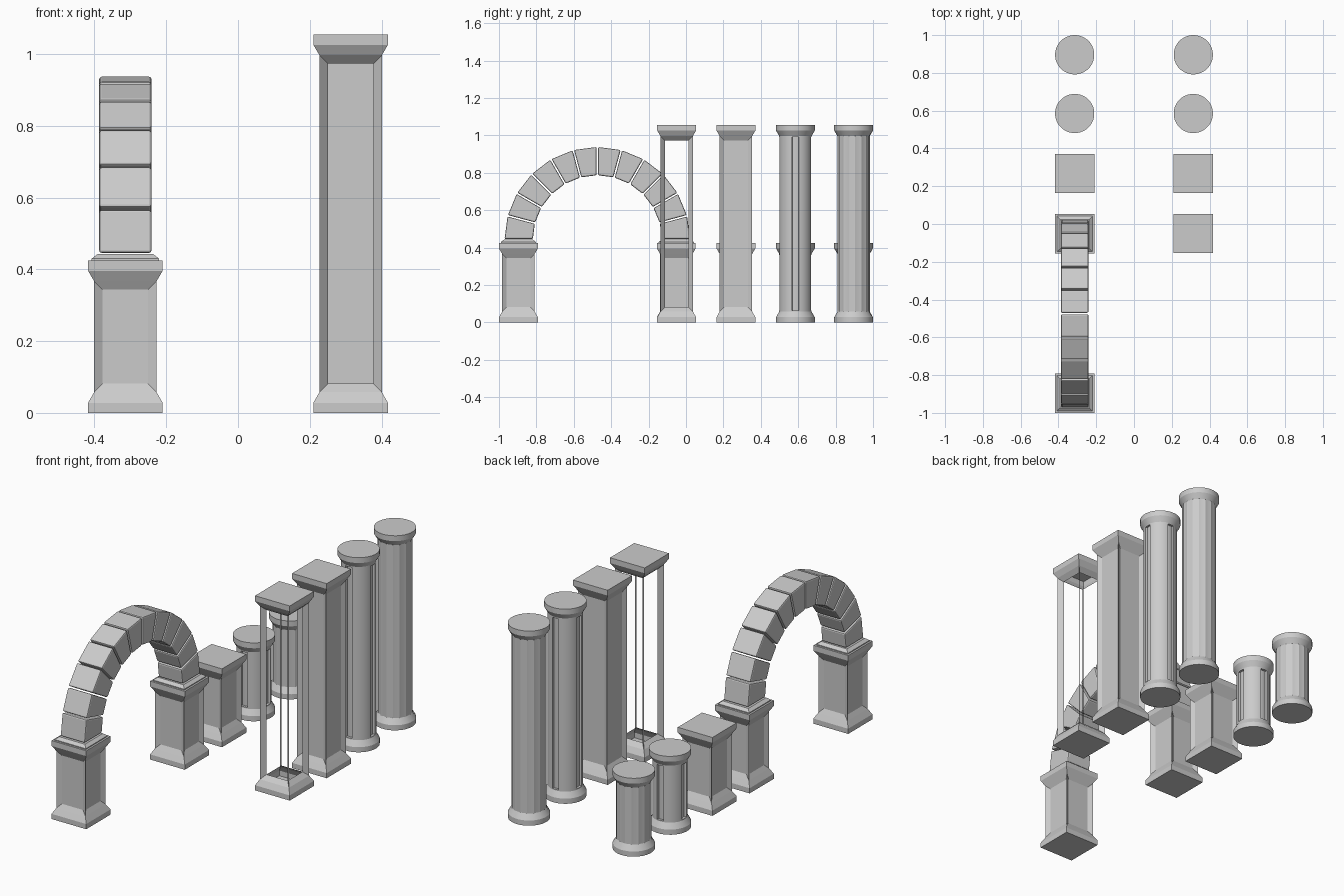
import bpy, bmesh, math
from mathutils import Vector

if "Cube" in bpy.data.objects:
    bpy.data.objects.remove(bpy.data.objects["Cube"])

X = 0.314           # distance of both rows from the centre line
LOW, TALL = 0.425, 1.055
WIDE, SLIM = 0.104, 0.087


def finish(bm, name, smooth):
    bmesh.ops.recalc_face_normals(bm, faces=bm.faces)
    mesh = bpy.data.meshes.new(name)
    bm.to_mesh(mesh)
    bm.free()
    ob = bpy.data.objects.new(name, mesh)
    bpy.context.collection.objects.link(ob)
    if smooth:
        bpy.ops.object.select_all(action='DESELECT')
        ob.select_set(True)
        bpy.context.view_layer.objects.active = ob
        bpy.ops.object.shade_smooth_by_angle(angle=math.radians(25))
    return ob


def stack(bm, n, sections, x, y, flute=0.0):
    """Skin n-sided rings (radius, z); returns the side faces per level."""
    scale = math.sqrt(2) if n == 4 else 1.0
    rings = []
    for r, z in sections:
        ring = []
        for i in range(n):
            a = 2 * math.pi * (i + 0.5) / n
            rr = r * scale
            if flute and r == SLIM and i % 2:
                rr -= flute
            ring.append(bm.verts.new((x + rr * math.cos(a), y + rr * math.sin(a), z)))
        rings.append(ring)
    bm.faces.new(rings[0][::-1])
    bm.faces.new(rings[-1])
    return [[bm.faces.new((a[i], a[(i + 1) % n], b[(i + 1) % n], b[i])) for i in range(n)]
            for a, b in zip(rings, rings[1:])]


def pillar(name, x, y, h, kind):
    bm = bmesh.new()
    n = 4 if kind in ("panel", "open") else 32
    sections = [(WIDE, 0), (WIDE, 0.028), (SLIM, 0.058),
                (SLIM, h - 0.058), (WIDE, h - 0.029), (WIDE, h)]
    levels = stack(bm, n, sections, x, y, 0.003 if kind == "fluted" else 0.0)
    bm.normal_update()
    shaft = levels[2]
    if n == 4:
        # recessed panels, or openings between four corner posts
        depth = 0.0235 if kind == "open" else 0.014
        bmesh.ops.inset_individual(bm, faces=shaft, thickness=0.0235, depth=-depth,
                                   use_even_offset=True)
        if kind == "open":
            bmesh.ops.delete(bm, geom=shaft, context='FACES_ONLY')
    elif kind == "slotted":
        # four broad vertical slots, one per side
        slots = [shaft[(8 * k + j - 2) % 32] for k in range(4) for j in range(3)]
        bmesh.ops.inset_region(bm, faces=slots, thickness=0.006, depth=0.0,
                               use_even_offset=True)
        bmesh.ops.inset_region(bm, faces=slots, thickness=0.0005, depth=-0.012,
                               use_even_offset=True)
    return finish(bm, name, n > 4)


# two rows of matching pillars
for kind, y in (("panel", 0.267), ("slotted", 0.585), ("fluted", 0.896)):
    pillar("short_pillar_" + kind, -X, y, LOW, kind)
    pillar("tall_pillar_" + kind, X, y, TALL, kind)
pillar("tall_pillar_open_frame", X, -0.05, TALL, "open")

# arch pedestals with a tapered block on top
ARCH_Y, HALF_SPAN = -0.474, 0.422
for side, s in (("front", -1), ("back", 1)):
    y = ARCH_Y + s * HALF_SPAN
    pillar("arch_pedestal_" + side, -X, y, LOW, "panel")
    bm = bmesh.new()
    stack(bm, 4, [(0.094, LOW - 0.002), (0.094, 0.430), (0.077, 0.443)], -X, y)
    finish(bm, "arch_springer_" + side, False)

# twelve bevelled wedge stones
N, R_IN, R_OUT, HALF_W, GAP, BASE = 12, 0.345, 0.496, 0.073, 0.004, 0.442
for k in range(N):
    bm = bmesh.new()
    a0, a1 = math.pi * k / N, math.pi * (k + 1) / N
    corners = []
    for r, a, s in ((R_IN, a0, 1), (R_OUT, a0, 1), (R_OUT, a1, -1), (R_IN, a1, -1)):
        radial = Vector((math.cos(a), math.sin(a)))
        tangent = Vector((-math.sin(a), math.cos(a)))
        corners.append(radial * r + tangent * s * GAP)
    ends = [[bm.verts.new((-X + sx * HALF_W, ARCH_Y + p.x, BASE + p.y)) for p in corners]
            for sx in (-1, 1)]
    bm.faces.new(ends[0])
    bm.faces.new(ends[1][::-1])
    for i in range(4):
        j = (i + 1) % 4
        bm.faces.new((ends[0][i], ends[1][i], ends[1][j], ends[0][j]))
    bmesh.ops.recalc_face_normals(bm, faces=bm.faces)
    bmesh.ops.bevel(bm, geom=bm.edges[:], offset=0.007, segments=2, profile=0.5,
                    affect='EDGES')
    finish(bm, "arch_stone_%02d" % (k + 1), False)
